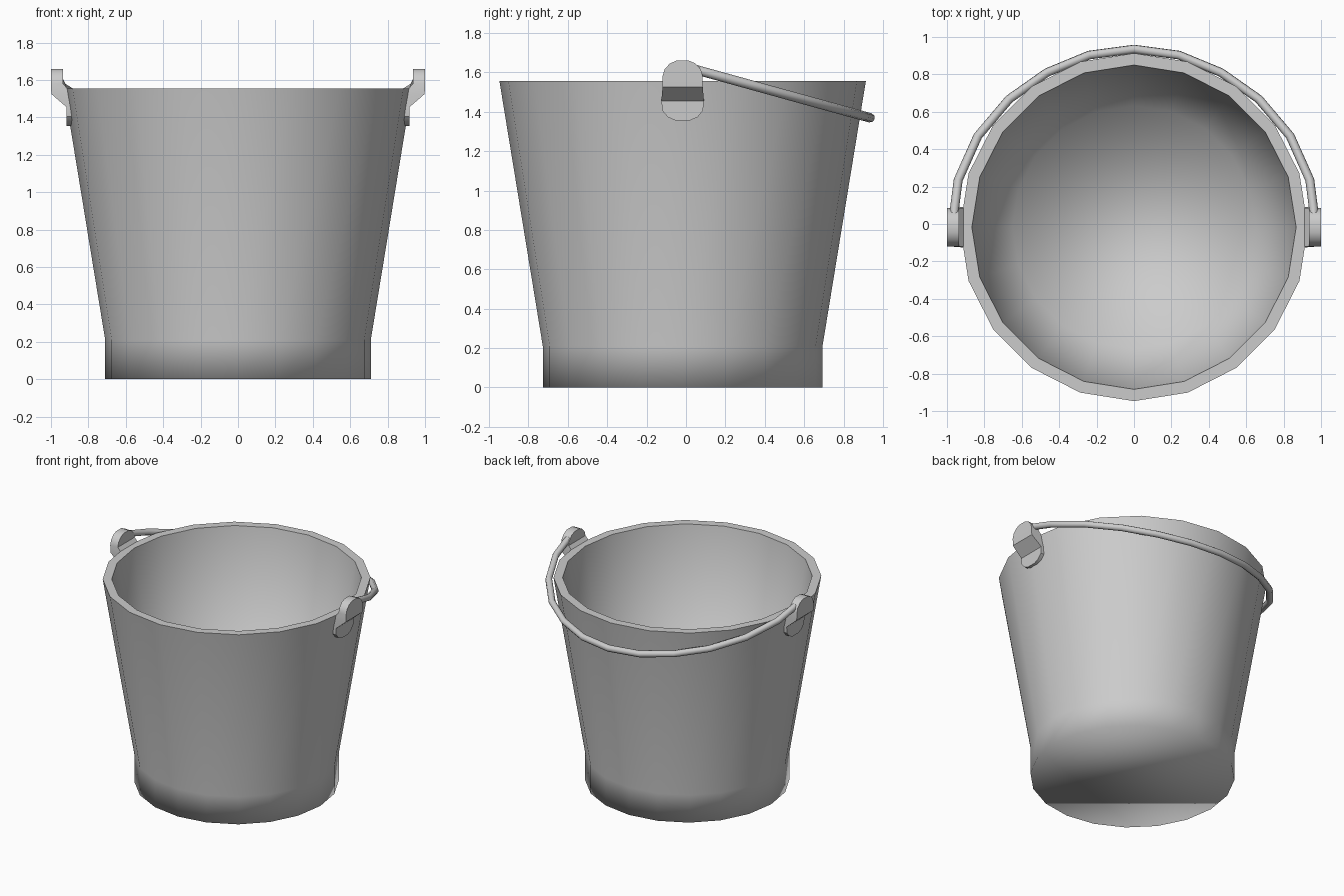
import bpy, bmesh, math

if "Cube" in bpy.data.objects:
    bpy.data.objects.remove(bpy.data.objects["Cube"])

CY = -0.017   # bucket axis sits slightly forward of the origin
SIDES = 20


def finish(bm, name):
    bmesh.ops.recalc_face_normals(bm, faces=bm.faces)
    me = bpy.data.meshes.new(name)
    bm.to_mesh(me)
    bm.free()
    ob = bpy.data.objects.new(name, me)
    bpy.context.collection.objects.link(ob)
    return ob


def loft(bm, loops):
    """Bridge successive closed vertex loops and cap both ends."""
    rings = [[bm.verts.new(p) for p in loop] for loop in loops]
    n = len(rings[0])
    for a, b in zip(rings, rings[1:]):
        for i in range(n):
            j = (i + 1) % n
            bm.faces.new((a[i], a[j], b[j], b[i]))
    bm.faces.new(rings[0][::-1])
    bm.faces.new(rings[-1])
    return rings


def circle(r, z):
    return [(r * math.cos(math.tau * i / SIDES),
             CY + r * math.sin(math.tau * i / SIDES), z) for i in range(SIDES)]


# Bucket shell: foot band, tapered wall, flat rim, inner wall and floor
profile = [(0.71, 0.0), (0.71, 0.21), (0.93, 1.555), (0.867, 1.555), (0.65, 0.2)]
bm = bmesh.new()
rings = loft(bm, [circle(r, z) for r, z in profile])
for f in bm.faces:
    f.smooth = True
for ring in rings[2:4]:            # crisp rim edges
    for i in range(SIDES):
        bm.edges.get((ring[i], ring[(i + 1) % SIDES])).smooth = False
finish(bm, "bucket")

# Ears: cranked plates with rounded ends; (z, half width, inner x, outer x)
stations = [(1.355, 0.035, 0.893, 0.917), (1.372, 0.075, 0.89, 0.917),
            (1.405, 0.103, 0.885, 0.917), (1.455, 0.108, 0.88, 0.917),
            (1.525, 0.102, 0.885, 0.998), (1.58, 0.102, 0.936, 1.0),
            (1.615, 0.092, 0.936, 1.0), (1.645, 0.065, 0.936, 1.0),
            (1.66, 0.03, 0.936, 1.0)]
for side, label in ((1, "right"), (-1, "left")):
    bm = bmesh.new()
    loft(bm, [[(side * xi, CY - w, z), (side * xo, CY - w, z),
               (side * xo, CY + w, z), (side * xi, CY + w, z)]
              for z, w, xi, xo in stations])
    ear = finish(bm, label + "_ear")
    bpy.context.view_layer.objects.active = ear
    ear.select_set(True)
    bpy.ops.object.shade_smooth_by_angle(angle=math.radians(32))
    ear.select_set(False)

# Handle: tilted half hoop resting behind the rim
half = [(0.962, 0.03), (0.96, 0.08), (0.94, 0.235), (0.835, 0.47),
        (0.667, 0.668), (0.465, 0.81), (0.24, 0.903)]
path = half + [(0.0, 0.935)] + [(-x, y) for x, y in reversed(half)]
cu = bpy.data.curves.new("handle", 'CURVE')
cu.dimensions = '3D'
cu.bevel_depth = 0.024
cu.bevel_resolution = 2
cu.use_fill_caps = True
sp = cu.splines.new('POLY')
sp.points.add(len(path) - 1)
for p, (x, y) in zip(sp.points, path):
    p.co = (x, y, 1.605 - 0.276 * (y - 0.08), 1)
sp.use_smooth = True
handle = bpy.data.objects.new("handle", cu)
bpy.context.collection.objects.link(handle)
